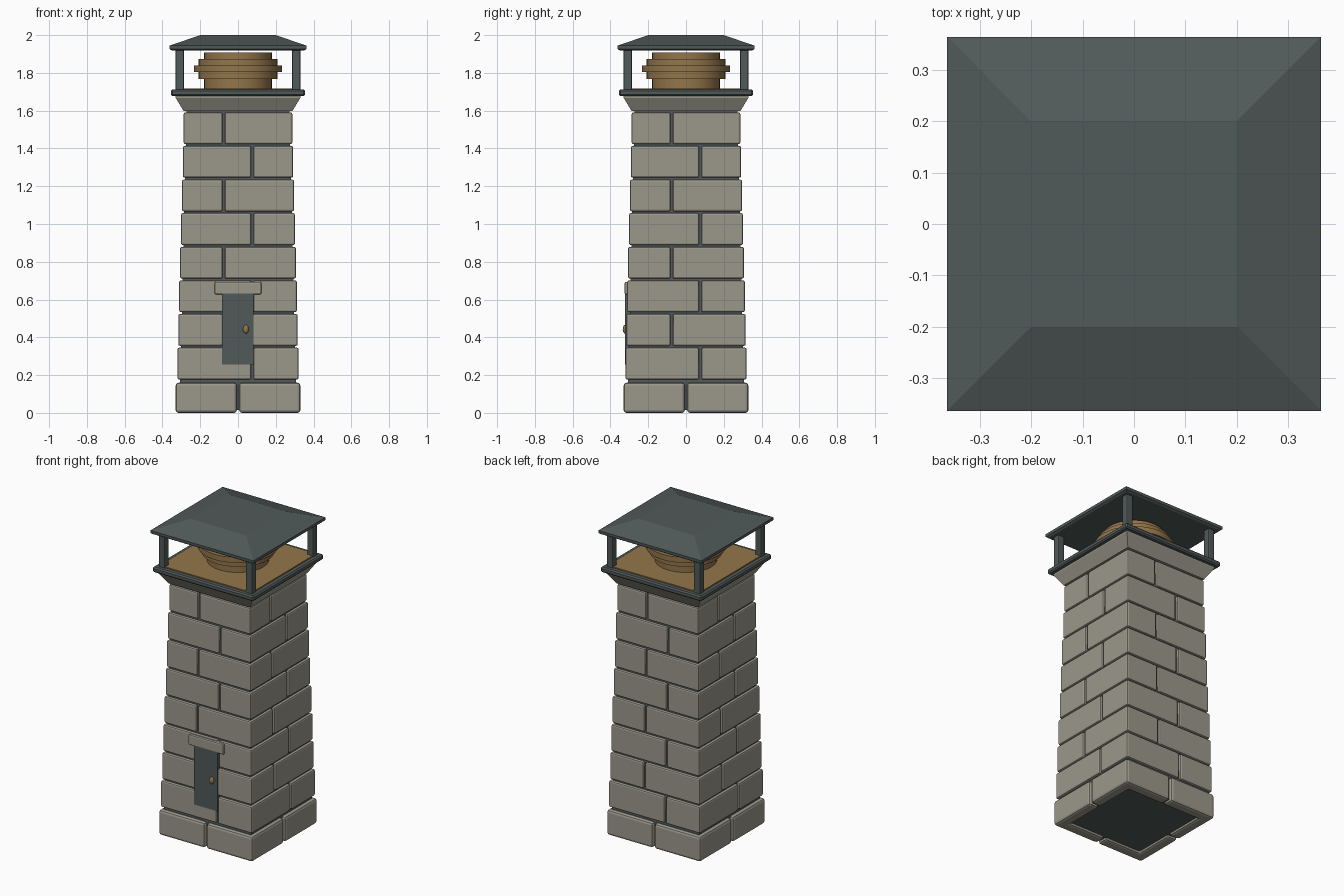
import bpy, bmesh, math
from mathutils import Matrix, Vector

cube = bpy.data.objects.get("Cube")
if cube:
    bpy.data.objects.remove(cube, do_unlink=True)


def material(name, color):
    m = bpy.data.materials.new(name)
    m.use_nodes = True
    m.diffuse_color = (*color, 1)
    bsdf = next(n for n in m.node_tree.nodes if n.type == 'BSDF_PRINCIPLED')
    bsdf.inputs["Base Color"].default_value = (*color, 1)
    bsdf.inputs["Roughness"].default_value = 0.8
    return m


STONE = material("warm grey stone", (0.33, 0.315, 0.26))
METAL = material("dark slate metal", (0.082, 0.102, 0.1))
BRONZE = material("bronze", (0.29, 0.18, 0.07))


def finish(name, bm, mat, bevel=0.0, segments=2, smooth=False):
    """Bevel a bmesh if asked and turn it into a named object."""
    if bevel:
        bmesh.ops.bevel(bm, geom=bm.edges[:], offset=bevel, segments=segments,
                        profile=0.5, affect='EDGES')
    bmesh.ops.recalc_face_normals(bm, faces=bm.faces[:])
    mesh = bpy.data.meshes.new(name)
    bm.to_mesh(mesh)
    bm.free()
    mesh.materials.append(mat)
    ob = bpy.data.objects.new(name, mesh)
    bpy.context.collection.objects.link(ob)
    if smooth:
        bpy.ops.object.select_all(action='DESELECT')
        ob.select_set(True)
        bpy.context.view_layer.objects.active = ob
        bpy.ops.object.shade_smooth_by_angle(angle=math.radians(35))
    return ob


def box(name, lo, hi, mat, bevel=0.0):
    lo, hi = Vector(lo), Vector(hi)
    bm = bmesh.new()
    bmesh.ops.create_cube(bm, size=1)
    bmesh.ops.scale(bm, vec=hi - lo, verts=bm.verts[:])
    bmesh.ops.translate(bm, vec=(lo + hi) / 2, verts=bm.verts[:])
    return finish(name, bm, mat, bevel)


def loft(name, rings, mat, sides=4, smooth=False, bevel=0.0):
    """Stack rings of (half width, height); four sides give a square."""
    bm = bmesh.new()
    grow, turn = (math.sqrt(2), math.pi / 4) if sides == 4 else (1, 0)
    loops = []
    for r, z in rings:
        angles = [turn + 2 * math.pi * i / sides for i in range(sides)]
        loops.append([bm.verts.new((r * grow * math.cos(a), r * grow * math.sin(a), z))
                      for a in angles])
    for a, b in zip(loops, loops[1:]):
        for i in range(sides):
            j = (i + 1) % sides
            bm.faces.new((a[i], a[j], b[j], b[i]))
    bm.faces.new(loops[0][::-1])
    bm.faces.new(loops[-1])
    return finish(name, bm, mat, bevel, 1, smooth)


def course(name, half, z0, z1, joint, bevel):
    """Four L-shaped corner blocks; the joints turn with the faces."""
    gap, depth = 0.006, 0.07
    inner = half - depth
    outline = [(joint + gap, -half), (half, -half), (half, joint - gap),
               (inner, joint - gap), (inner, -inner), (joint + gap, -inner)]
    for k in range(4):
        bm = bmesh.new()
        base = bm.faces.new([bm.verts.new((x, y, z0)) for x, y in outline])
        top = bmesh.ops.extrude_face_region(bm, geom=[base])["geom"]
        bmesh.ops.translate(bm, vec=(0, 0, z1 - z0),
                            verts=[v for v in top if isinstance(v, bmesh.types.BMVert)])
        bmesh.ops.rotate(bm, cent=(0, 0, 0), verts=bm.verts[:],
                         matrix=Matrix.Rotation(k * math.pi / 2, 3, 'Z'))
        finish(f"{name}_{k + 1}", bm, STONE, bevel)


# Mortar core and stone courses
loft("mortar_core", [(0.306, 0.015), (0.306, 0.17), (0.272, 1.61)], METAL)
course("base_block", 0.33, 0.0, 0.16, 0.0, 0.015)
for n in range(8):
    z = 0.177 + 0.178 * n
    course(f"course_{n + 1}_block", 0.321 - 0.0048 * n, z, z + 0.168,
           0.076 if n % 2 == 0 else -0.076, 0.009)

# Flared stone crown, metal rim and bronze deck
loft("stone_crown", [(0.288, 1.598), (0.33, 1.668), (0.33, 1.68)], STONE)
loft("metal_rim", [(0.356, 1.677), (0.356, 1.711)], METAL, bevel=0.008)
loft("bronze_deck", [(0.325, 1.70), (0.325, 1.718)], BRONZE)

# Stepped round vent
steps = [0.18, 0.21, 0.233, 0.21, 0.18]
profile = []
for i, r in enumerate(steps):
    low = 1.717 if i == 0 else 1.733 + 0.0352 * i
    profile += [(r, low), (r, 1.733 + 0.0352 * (i + 1))]
loft("round_vent", profile, BRONZE, sides=32, smooth=True)

# Posts and hipped roof
for sx in (-1, 1):
    for sy in (-1, 1):
        x, y = 0.308 * sx, 0.308 * sy
        box(f"post_{'left' if sx > 0 else 'right'}_{'back' if sy > 0 else 'front'}",
            (x - 0.022, y - 0.022, 1.70), (x + 0.022, y + 0.022, 1.93), METAL, 0.006)
loft("hipped_roof", [(0.35, 1.918), (0.362, 1.926), (0.363, 1.944), (0.2, 2.0)], METAL)

# Door, lintel and knob
box("door", (-0.085, -0.323, 0.257), (0.082, -0.29, 0.64), METAL)
box("door_lintel", (-0.124, -0.325, 0.627), (0.124, -0.28, 0.694), STONE, 0.008)
bm = bmesh.new()
bmesh.ops.create_uvsphere(bm, u_segments=12, v_segments=8, radius=1)
bmesh.ops.scale(bm, vec=(0.015, 0.012, 0.023), verts=bm.verts[:])
bmesh.ops.translate(bm, vec=(0.042, -0.323, 0.443), verts=bm.verts[:])
finish("door_knob", bm, BRONZE, smooth=True)
